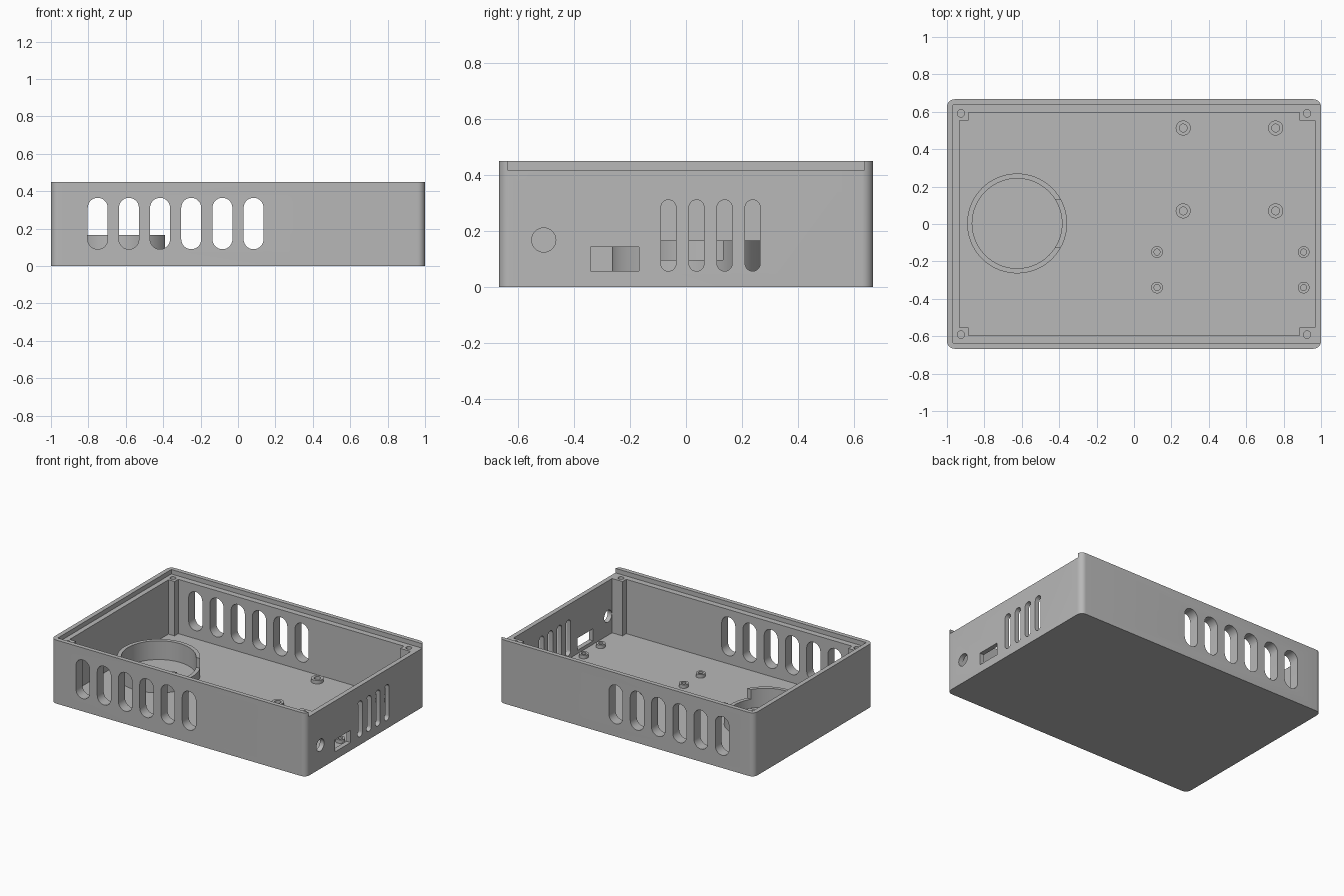
import bpy, bmesh
from math import sin, cos, pi, radians
from mathutils import Vector

cube = bpy.data.objects.get("Cube")
if cube:
    bpy.data.objects.remove(cube, do_unlink=True)

grey = bpy.data.materials.new("mid grey plastic")
grey.use_nodes = True
grey.diffuse_color = (0.48, 0.48, 0.48, 1)
grey.node_tree.nodes["Principled BSDF"].inputs["Base Color"].default_value = grey.diffuse_color

AXES = {"x": lambda u, v, w: (w, u, v),
        "y": lambda u, v, w: (u, w, v),
        "z": lambda u, v, w: (u, v, w)}


def arc(cu, cv, r, start, end, steps):
    angles = [radians(start + (end - start) * i / steps) for i in range(steps + 1)]
    return [(cu + r * cos(a), cv + r * sin(a)) for a in angles]


def circle(cu, cv, r, steps=32):
    return arc(cu, cv, r, 0, 360, steps)[:-1]


def rect(u0, u1, v0, v1):
    return [(u0, v0), (u1, v0), (u1, v1), (u0, v1)]


def rounded_rect(hu, hv, r):
    pts = []
    for i, (su, sv) in enumerate([(1, 1), (-1, 1), (-1, -1), (1, -1)]):
        pts += arc(su * (hu - r), sv * (hv - r), r, 90 * i, 90 * i + 90, 8)
    return pts


def slot(cu, width, v0, v1):
    r = width / 2
    return arc(cu, v1 - r, r, 0, 180, 14) + arc(cu, v0 + r, r, 180, 360, 14)


def prism(name, profile, axis, lo, hi):
    """Extrude a 2D profile along an axis."""
    bm = bmesh.new()
    base = bm.faces.new([bm.verts.new(AXES[axis](u, v, lo)) for u, v in profile])
    ext = bmesh.ops.extrude_face_region(bm, geom=[base])
    shift = Vector(AXES[axis](0, 0, hi - lo))
    bmesh.ops.translate(bm, vec=shift,
                        verts=[g for g in ext["geom"] if isinstance(g, bmesh.types.BMVert)])
    bmesh.ops.recalc_face_normals(bm, faces=bm.faces)
    mesh = bpy.data.meshes.new(name)
    bm.to_mesh(mesh)
    bm.free()
    mesh.materials.append(grey)
    obj = bpy.data.objects.new(name, mesh)
    bpy.context.collection.objects.link(obj)
    return obj


def cut(target, *shape):
    """Subtract a prism from the target and discard the cutter."""
    cutter = prism("cutter", *shape)
    cutter.hide_render = True
    mod = target.modifiers.new("cut", "BOOLEAN")
    mod.operation = "DIFFERENCE"
    mod.solver = "EXACT"
    mod.object = cutter
    bpy.context.view_layer.objects.active = target
    bpy.ops.object.modifier_apply(modifier=mod.name)
    bpy.data.objects.remove(cutter, do_unlink=True)


FLOOR, LEDGE, TOP = 0.033, 0.418, 0.45
parts = []

# Tray body with square screw posts left in the cavity corners
body = prism("case_body", rounded_rect(1, 0.667, 0.04), "z", 0, TOP)
parts.append(body)
left, right, side, px, py = -0.933, 0.967, 0.595, 0.885, 0.553
cavity = [(left, -py), (-px, -py), (-px, -side), (px, -side), (px, -py), (right, -py),
          (right, py), (px, py), (px, side), (-px, side), (-px, py), (left, py)]
cut(body, cavity, "z", FLOOR, 0.6)

# Lid recess, open at the +x end so the lid slides in
cut(body, rect(-0.968, 1.2, -0.636, 0.636), "z", LEDGE, 0.6)

# Screw holes in the posts
for sx in (-1, 1):
    for sy in (-1, 1):
        cut(body, circle(sx * 0.925, sy * 0.592, 0.02, 20), "z", 0.2, 0.6)

# Vent slots through the front and back walls
for i in range(6):
    cut(body, slot(-0.75 + i / 6, 0.107, 0.09, 0.365), "y", -1, 1)

# Vent slots, port and cable hole in the +x wall
for i in range(4):
    cut(body, slot(-0.0625 + 0.1 * i, 0.054, 0.057, 0.311), "x", 0.92, 1.2)
cut(body, rect(-0.34, -0.168, 0.057, 0.143), "x", 0.92, 1.2)
cut(body, circle(-0.507, 0.168, 0.043), "x", 0.92, 1.2)

# Round holder with a lowered gap towards +x
ring = prism("round_holder", circle(-0.625, 0.003, 0.267, 72), "z", FLOOR - 0.005, 0.166)
cut(ring, circle(-0.625, 0.003, 0.24, 72), "z", 0, 0.3)
cut(ring, rect(-0.55, -0.2, -0.125, 0.131), "z", 0.097, 0.3)
parts.append(ring)

# Circuit board standoffs, two sets of four
for label, xs, ys, r, hole in (("large", (0.263, 0.757), (0.07, 0.513), 0.04, 0.021),
                               ("small", (0.123, 0.907), (-0.34, -0.15), 0.031, 0.016)):
    for x in xs:
        for y in ys:
            post = prism(label + "_standoff", circle(x, y, r, 28), "z", FLOOR - 0.005, 0.058)
            cut(post, circle(x, y, hole, 28), "z", 0, 0.2)
            parts.append(post)

# Smooth curved walls, keep hard edges
bpy.ops.object.select_all(action="DESELECT")
for obj in parts:
    obj.select_set(True)
bpy.context.view_layer.objects.active = body
bpy.ops.object.shade_smooth_by_angle(angle=radians(30))
